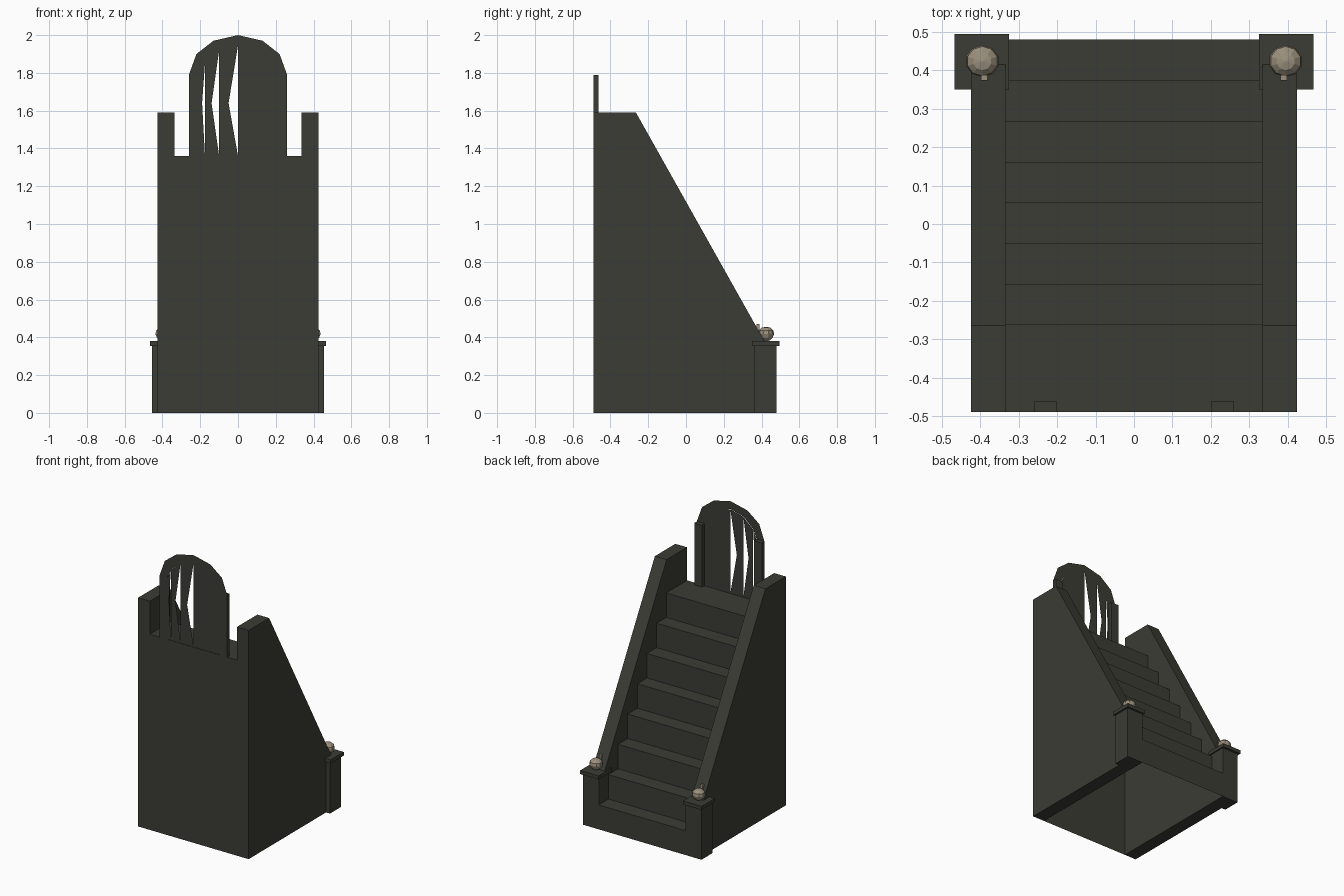
import bpy, bmesh, math
from mathutils import Matrix

cube = bpy.data.objects.get("Cube")
if cube:
    bpy.data.objects.remove(cube, do_unlink=True)


def material(name, rgb):
    m = bpy.data.materials.new(name)
    m.use_nodes = True
    m.diffuse_color = (*rgb, 1)
    bsdf = next(n for n in m.node_tree.nodes if n.type == 'BSDF_PRINCIPLED')
    bsdf.inputs["Base Color"].default_value = (*rgb, 1)
    bsdf.inputs["Roughness"].default_value = 0.9
    return m


STONE = material("dark stone", (0.045, 0.045, 0.036))
BONE = material("pale bone", (0.33, 0.28, 0.205))


def finish(name, bm, mat, recalc=True):
    if recalc:
        bmesh.ops.recalc_face_normals(bm, faces=bm.faces[:])
    mesh = bpy.data.meshes.new(name)
    bm.to_mesh(mesh)
    bm.free()
    mesh.materials.append(mat)
    obj = bpy.data.objects.new(name, mesh)
    bpy.context.collection.objects.link(obj)
    return obj


def box(name, x, y, z, mat=STONE):
    bm = bmesh.new()
    bmesh.ops.create_cube(bm, size=1)
    for v in bm.verts:
        for i, (a, b) in enumerate((x, y, z)):
            v.co[i] = a if v.co[i] < 0 else b
    return finish(name, bm, mat)


def extrude_yz(name, profile, x0, x1, closed):
    """Sweep a (y, z) profile along x, as a solid or as an open sheet."""
    bm = bmesh.new()
    a = [bm.verts.new((x0, y, z)) for y, z in profile]
    b = [bm.verts.new((x1, y, z)) for y, z in profile]
    n = len(profile)
    for i in range(n if closed else n - 1):
        j = (i + 1) % n
        bm.faces.new((a[i], b[i], b[j], a[j]))
    if closed:
        bm.faces.new(a)
        bm.faces.new(b[::-1])
    return finish(name, bm, STONE, recalc=closed)


def sheet_xz(name, polygons, y):
    """Flat upright sheet made of (x, z) polygons, facing the front."""
    bm = bmesh.new()
    for poly in polygons:
        f = bm.faces.new([bm.verts.new((x, y, z)) for x, z in poly])
        f.normal_update()
        if f.normal.y > 0:
            f.normal_flip()
    bmesh.ops.remove_doubles(bm, verts=bm.verts[:], dist=1e-5)
    return finish(name, bm, STONE, recalc=False)


# Hollow staircase: rear sheet, landing, then eight equal risers
TOP, STEPS = 1.36, 8
RISE, GOING = TOP / STEPS, 0.106
profile = [(-0.49, 0), (-0.49, TOP)]
for i in range(STEPS):
    y = -0.262 + i * GOING
    profile += [(y, TOP - i * RISE), (y, TOP - (i + 1) * RISE)]
extrude_yz("stairs", profile, -0.335, 0.335, False)

# Arched screen: frame ring and panel with three slits
outer_half = [(0.26, 1.79), (0.22, 1.90), (0.13, 1.97)]
inner_half = [(0.20, 1.79), (0.175, 1.85), (0.10, 1.92)]


def arch(half, crown):
    return half + [(0, crown)] + [(-x, z) for x, z in reversed(half)]


outer, inner = arch(outer_half, 2.0), arch(inner_half, 1.945)
sheet_xz("arch_frame", [(outer[i], outer[i + 1], inner[i + 1], inner[i])
                        for i in range(len(outer) - 1)], -0.49)

slats = [[(0, TOP), (0.20, TOP)] + inner[:4]]
columns = [(-0.20, 1.79, -0.175, 1.85, -0.19), (-0.175, 1.85, -0.10, 1.92, -0.14),
           (-0.10, 1.92, 0, 1.945, -0.05)]
for xl, zl, xr, zr, bend in columns:
    slats.append([(xl, TOP), (xr, TOP), (bend, 1.64), (xr, zr), (xl, zl)])
sheet_xz("arch_panel", slats, -0.487)


def finial(name, x):
    """Small ribbed ball, narrower at its base."""
    bm = bmesh.new()
    bmesh.ops.create_uvsphere(bm, u_segments=10, v_segments=6, radius=1)
    for v in bm.verts:
        taper = 1 + 0.12 * v.co.z
        v.co.x *= 0.044 * taper
        v.co.y *= 0.042 * taper
        v.co.z *= 0.039
    bmesh.ops.transform(bm, matrix=Matrix.Translation((x, 0.424, 0.417)), verts=bm.verts[:])
    return finish(name, bm, BONE)


# Mirrored side parts
for side, s in (("left", 1), ("right", -1)):
    def span(a, b):
        return tuple(sorted((s * a, s * b)))

    extrude_yz(side + "_side_wall",
               [(-0.49, 0), (0.415, 0), (0.415, 0.38), (-0.265, 1.59), (-0.49, 1.59)],
               *span(0.335, 0.425), True)
    box(side + "_newel_post", span(0.334, 0.455), (0.36, 0.48), (0, 0.355))
    box(side + "_post_cap", span(0.325, 0.467), (0.35, 0.495), (0.355, 0.38))
    box(side + "_arch_jamb", span(0.20, 0.26), (-0.49, -0.462), (TOP, 1.79))
    finial(side + "_finial_ball", s * 0.395)
    # Small spur beside the ball
    box(side + "_finial_spur", (s * 0.39 - 0.009, s * 0.39 + 0.009),
        (0.374, 0.388), (0.42, 0.47), BONE)
